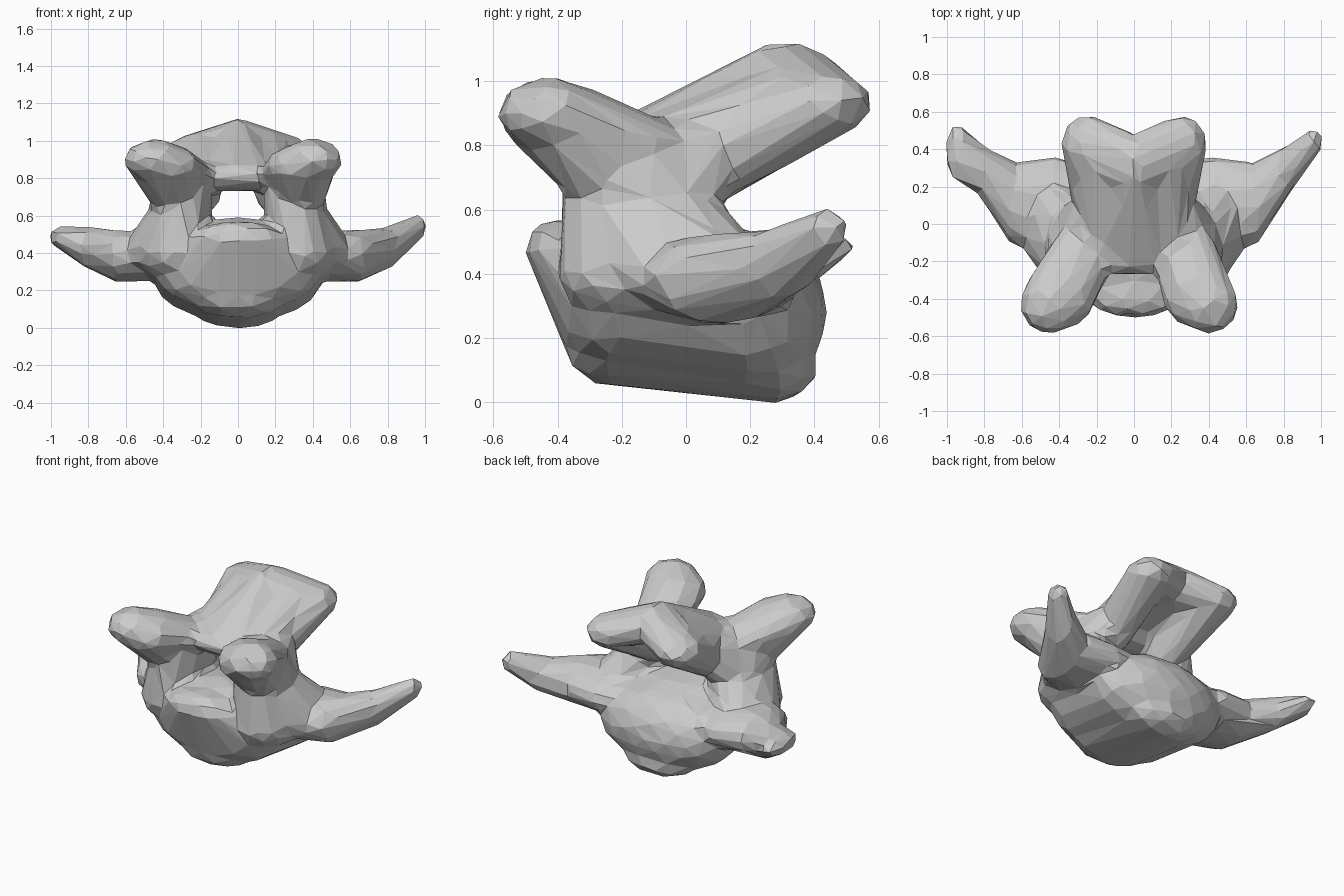
import bpy, bmesh
from mathutils import Vector

cube = bpy.data.objects.get("Cube")
if cube:
    bpy.data.objects.remove(cube, do_unlink=True)

bone = bpy.data.materials.new("bone_grey")
bone.use_nodes = True
bone.diffuse_color = (0.6, 0.6, 0.6, 1)
bone.node_tree.nodes["Principled BSDF"].inputs["Base Color"].default_value = (0.6, 0.6, 0.6, 1)

shape = bmesh.new()


def chain(*blobs):
    """Hull each pair of neighbouring ellipsoids (centre, radii) into one limb."""
    for a, b in zip(blobs, blobs[1:]):
        part = bmesh.new()
        for centre, radii in (a, b):
            ball = bmesh.ops.create_icosphere(part, subdivisions=3, radius=1)["verts"]
            for v in ball:
                v.co = Vector(centre) + v.co * Vector(radii)
        points = [v.co.copy() for v in part.verts]
        part.free()
        verts = [shape.verts.new(p) for p in points]
        hull = bmesh.ops.convex_hull(shape, input=verts)
        loose = {g for g in hull["geom_interior"] + hull["geom_unused"]
                 if isinstance(g, bmesh.types.BMVert)}
        bmesh.ops.delete(shape, geom=list(loose), context='VERTS')


# Broad body with a front lip and a flattened underside
chain(((0, -0.4, 0.48), (0.23, 0.1, 0.09)),
      ((0, -0.2, 0.32), (0.45, 0.22, 0.24)),
      ((0, 0.19, 0.28), (0.46, 0.25, 0.25)))
chain(((0, -0.2, 0.16), (0.26, 0.18, 0.11)),
      ((0, 0.27, 0.11), (0.25, 0.14, 0.11)))
# Bar through the body joining both wing roots
chain(((-0.42, 0.08, 0.37), (0.12, 0.27, 0.13)),
      ((0.42, 0.08, 0.37), (0.12, 0.27, 0.13)))
# Raised canal floor
chain(((0, -0.18, 0.47), (0.3, 0.2, 0.12)),
      ((0, 0.06, 0.46), (0.3, 0.2, 0.1)))

for s in (-1, 1):
    lean = -0.05 if s < 0 else 0
    # Side pillars around the canal, flaring into the body
    column = ((s * 0.31, -0.14, 0.6), (0.17, 0.25, 0.12))
    chain(((s * 0.33, -0.12, 0.4), (0.21, 0.28, 0.16)), column,
          ((s * 0.3, -0.18, 0.73), (0.16, 0.19, 0.11)))
    chain(column, ((s * 0.26, 0.0, 0.76), (0.11, 0.16, 0.12)))
    chain(column, ((s * 0.5, 0.03, 0.4), (0.12, 0.25, 0.11)))
    # Front joint lobes with sloping undersides
    lobe = ((s * 0.34 + lean, -0.37, 0.865), (0.19, 0.19, 0.12))
    chain(((s * 0.27, -0.15, 0.8), (0.17, 0.17, 0.08)), lobe,
          ((s * 0.4 + lean, -0.43, 0.9), (0.16, 0.155, 0.11)))
    chain(((s * 0.34, -0.23, 0.68), (0.12, 0.14, 0.1)), lobe)
    # Rear joint lobes
    rear = ((s * 0.25, 0.43, 0.93), (0.14, 0.15, 0.1))
    chain(((s * 0.2, 0.04, 0.74), (0.11, 0.13, 0.14)), rear)
    # Roof ridge spreading into the rear lobes
    chain(((0, -0.1, 0.83), (0.22, 0.16, 0.07)),
          ((0, 0.31, 1.0), (0.1, 0.17, 0.12)), rear)
    # Roof slope between ridge and lobe
    chain(((s * 0.15, -0.02, 0.83), (0.15, 0.16, 0.07)),
          ((s * 0.14, 0.33, 0.96), (0.15, 0.15, 0.09)))
    # Wings
    tip = (((0.96, 0.44, 0.54), (0.05, 0.07, 0.065)) if s > 0
           else ((-0.945, 0.38, 0.485), (0.065, 0.155, 0.06)))
    chain(((s * 0.42, 0.08, 0.38), (0.12, 0.28, 0.13)),
          ((s * 0.64, 0.11, 0.385), (0.08, 0.22, 0.14)),
          ((s * 0.8, 0.28, 0.43), (0.07, 0.13, 0.11)), tip)

# Roof plate bridging the pillars
chain(((-0.23, -0.1, 0.81), (0.1, 0.17, 0.08)),
      ((0.23, -0.1, 0.81), (0.1, 0.17, 0.08)))

mesh = bpy.data.meshes.new("vertebra_parts")
shape.to_mesh(mesh)
shape.free()
obj = bpy.data.objects.new("vertebra", mesh)
bpy.context.collection.objects.link(obj)

# Fuse the parts and reduce them to irregular facets
fuse = obj.modifiers.new("fuse", 'REMESH')
fuse.mode = 'VOXEL'
fuse.voxel_size = 0.02
soft = obj.modifiers.new("soften", 'SMOOTH')
soft.iterations = 10
low = obj.modifiers.new("facets", 'DECIMATE')
low.ratio = 0.024
final = bpy.data.meshes.new_from_object(obj.evaluated_get(bpy.context.evaluated_depsgraph_get()))
obj.modifiers.clear()
obj.data = final
bpy.data.meshes.remove(mesh)

# One flat-shaded bone colour
final.name = "vertebra"
final.materials.clear()
final.materials.append(bone)
for p in final.polygons:
    p.material_index = 0
    p.use_smooth = False
